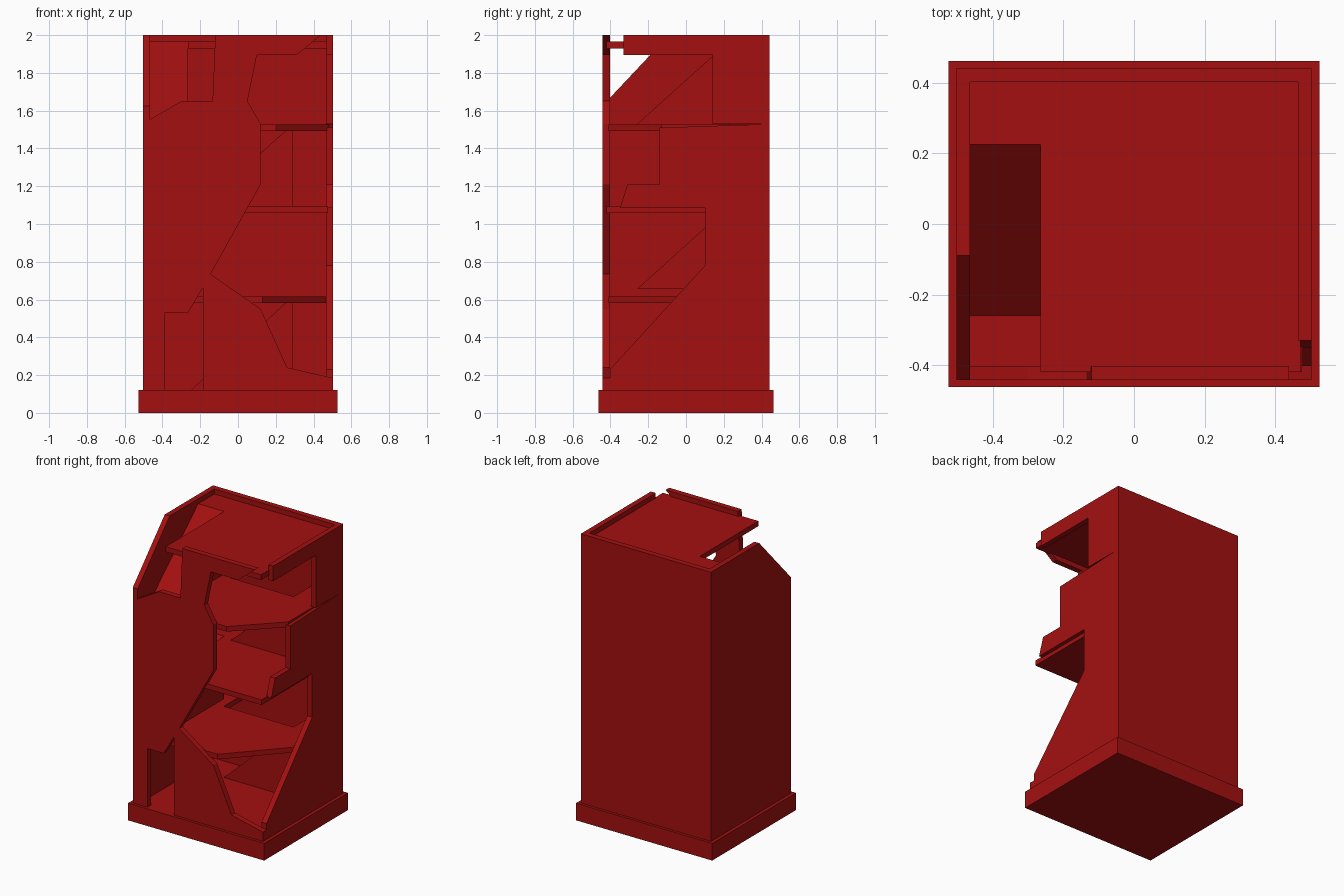
import bpy
import bmesh

cube = bpy.data.objects.get("Cube")
if cube:
    bpy.data.objects.remove(cube, do_unlink=True)

red = bpy.data.materials.new("deep_red")
red.use_nodes = True
colour = (0.37, 0.005, 0.005, 1)
red.diffuse_color = colour
red.node_tree.nodes["Principled BSDF"].inputs["Base Color"].default_value = colour


def prism(name, outline, axis, start, end):
    """Extrude a flat outline along one axis, from start to end."""
    place = {"x": lambda u, v, d: (d, u, v),
             "y": lambda u, v, d: (u, d, v),
             "z": lambda u, v, d: (u, v, d)}[axis]
    bm = bmesh.new()
    face = bm.faces.new([bm.verts.new(place(u, v, start)) for u, v in outline])
    extruded = bmesh.ops.extrude_face_region(bm, geom=[face], use_keep_orig=True)
    moved = [g for g in extruded["geom"] if isinstance(g, bmesh.types.BMVert)]
    bmesh.ops.translate(bm, verts=moved, vec=place(0, 0, end - start))
    bmesh.ops.recalc_face_normals(bm, faces=bm.faces)
    mesh = bpy.data.meshes.new(name)
    bm.to_mesh(mesh)
    bm.free()
    mesh.materials.append(red)
    obj = bpy.data.objects.new(name, mesh)
    bpy.context.collection.objects.link(obj)
    return obj


def rect(u0, v0, u1, v1):
    return [(u0, v0), (u1, v0), (u1, v1), (u0, v1)]


X, Y = 0.503, 0.443          # outer wall faces
IX, IY = 0.465, 0.403        # inner wall faces
BASE, TOP = 0.12, 2.0
SLAB = 0.036

# Plinth
prism("plinth", rect(-0.526, -0.462, 0.526, 0.462), "z", 0, BASE)

# Intact back wall and left-hand wall with a sloping broken corner
prism("back_wall", rect(-IX, BASE, IX, TOP), "y", IY, Y)
prism("sloped_side_wall",
      [(-Y, BASE), (Y, BASE), (Y, TOP), (-0.09, TOP), (-Y, 1.625)],
      "x", -X, -IX)

# Front wall: doorway, large breach on one side, broken top corner
prism("front_wall",
      [(-IX, BASE), (-0.39, BASE), (-0.39, 0.53), (-0.265, 0.53),
       (-0.185, 0.665), (-0.185, BASE), (X, BASE), (X, 0.185),
       (0.26, 0.24), (0.12, 0.55), (-0.145, 0.735), (0.12, 1.21),
       (0.12, 1.53), (0.05, 1.65), (0.1, 1.895), (0.31, 1.895),
       (0.44, TOP), (-0.12, TOP), (-0.135, 1.65), (-0.3, 1.65),
       (-IX, 1.555)],
      "y", -Y, -IY)

# Breached side wall with a thin crack at the upper storey
prism("breached_side_wall",
      [(-IY, BASE), (Y, BASE), (Y, TOP), (-0.33, TOP), (-0.33, 1.895),
       (0.14, 1.895), (0.14, 1.53), (0.41, 1.528), (-0.14, 1.51),
       (-0.14, 1.21), (-0.31, 1.21), (-0.35, 1.085), (0.1, 1.085),
       (0.1, 0.78), (-IY, 0.23)],
      "x", IX, X)


# Floors with a stairwell along the back and a broken front corner
def broken_floor(name, top, corner_x, corner_y, well_start):
    prism(name,
          [(-0.48, -0.41), (corner_x, -0.41), (0.48, corner_y), (0.48, 0.42),
           (0.29, 0.42), (0.29, 0.2), (well_start, 0.2),
           (well_start, 0.42), (-0.48, 0.42)],
          "z", top - SLAB, top)


broken_floor("first_floor", 0.617, 0.13, -0.03, -0.25)
broken_floor("third_floor", 1.528, 0.2, -0.13, -0.195)

# Floor with a stairwell along the side
prism("second_floor",
      [(-0.48, -0.42), (0.476, -0.42), (0.476, 0.42), (-0.48, 0.42),
       (-0.48, 0.225), (-0.265, 0.225), (-0.265, -0.26), (-0.48, -0.26)],
      "z", 1.093 - SLAB, 1.093)

# Roof slab, missing its front corner beside the ramp
prism("roof",
      [(-0.265, -0.42), (0.472, -0.42), (0.472, 0.42), (-0.48, 0.42),
       (-0.48, 0.225), (-0.265, 0.225)],
      "z", 1.965 - SLAB, 1.965)

# Wedge ramps between storeys, alternating back wall and side wall
for name, start, low, high in (("lower_back_ramp", -0.25, BASE, 0.617),
                               ("upper_back_ramp", -0.195, 1.093, 1.528)):
    prism(name, [(start, low), (0.29, low), (0.29, high)], "y", 0.2, IY)
for name, low, high in (("lower_side_ramp", 0.655, 1.093),
                        ("upper_side_ramp", 1.528, 1.965)):
    prism(name, [(-0.26, low), (0.225, low), (0.225, high)], "x", -IX, -0.265)
